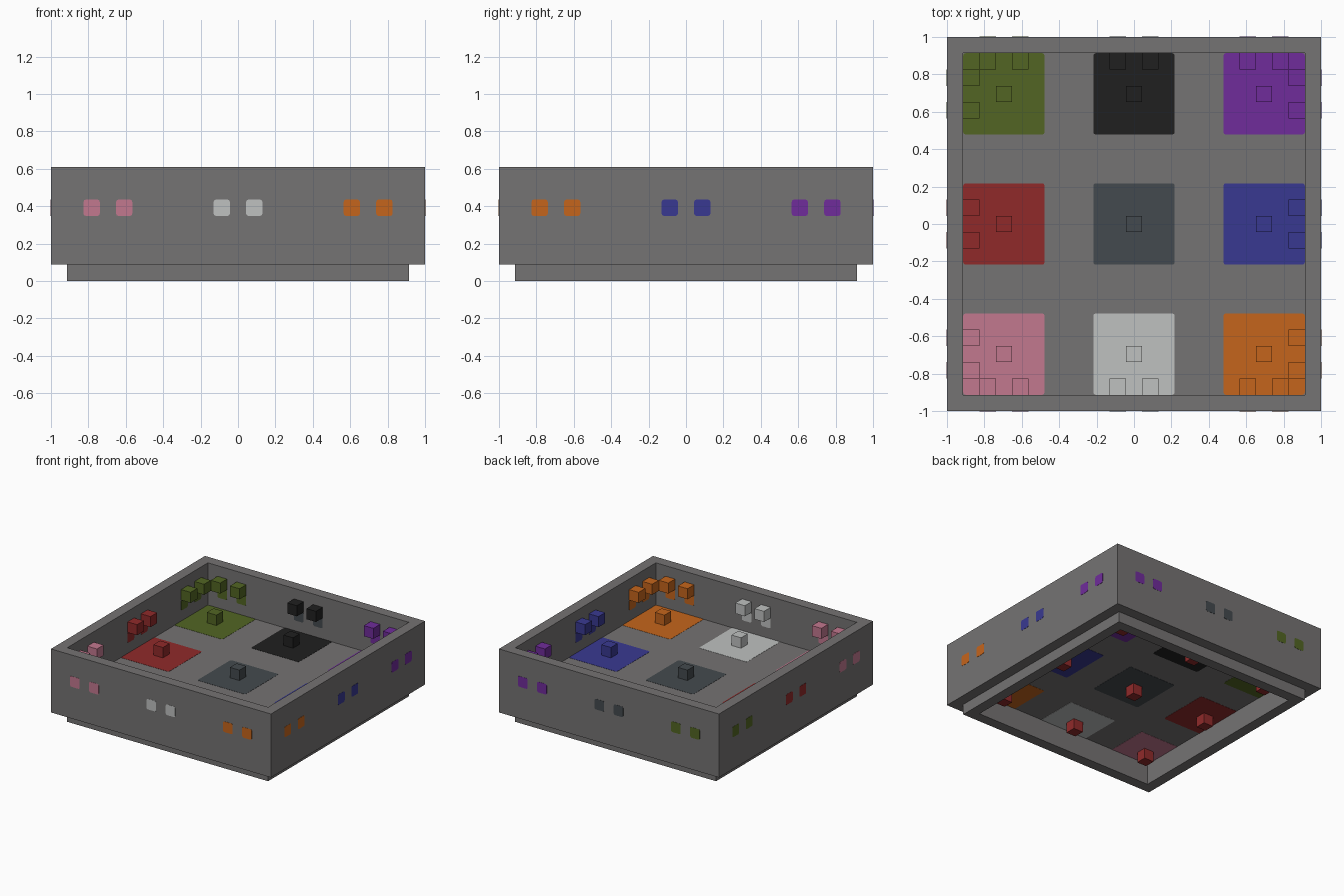
import bpy, bmesh
from mathutils import Vector

if "Cube" in bpy.data.objects:
    bpy.data.objects.remove(bpy.data.objects["Cube"], do_unlink=True)

U = 2 / 23          # one block of the building grid
SKIN = 0.0015       # how far painted plates stand proud


def make_material(name, hex_code):
    def linear(c):
        return c / 12.92 if c <= 0.04045 else ((c + 0.055) / 1.055) ** 2.4
    rgb = [linear(int(hex_code[i:i + 2], 16) / 255) for i in (0, 2, 4)]
    mat = bpy.data.materials.new(name)
    mat.use_nodes = True
    mat.diffuse_color = (*rgb, 1)
    mat.node_tree.nodes["Principled BSDF"].inputs["Base Color"].default_value = (*rgb, 1)
    return mat


MATS = {name: make_material(name, code) for name, code in {
    "stone": "757373", "olive": "526523", "black": "202020",
    "purple": "702c9b", "red": "902a2a", "slate": "444a4e",
    "blue": "393991", "pink": "c2788f", "white": "bfc1c0",
    "orange": "c5651c"}.items()}


def finish(bm, name, colour):
    bmesh.ops.recalc_face_normals(bm, faces=bm.faces)
    mesh = bpy.data.meshes.new(name)
    bm.to_mesh(mesh)
    bm.free()
    mesh.materials.append(MATS[colour])
    obj = bpy.data.objects.new(name, mesh)
    bpy.context.collection.objects.link(obj)
    return obj


def box(name, colour, centre, size, round_axis=None, radius=0.0):
    """Box, optionally with the corners around one axis softened."""
    bm = bmesh.new()
    bmesh.ops.create_cube(bm, size=1)
    bmesh.ops.scale(bm, vec=size, verts=bm.verts)
    if round_axis is not None:
        def along(e):
            d = e.verts[0].co - e.verts[1].co
            return abs(d[round_axis]) > 0.99 * d.length
        bmesh.ops.bevel(bm, geom=[e for e in bm.edges if along(e)],
                        offset=radius, segments=2, profile=0.5, affect='EDGES')
    bmesh.ops.translate(bm, vec=centre, verts=bm.verts)
    return finish(bm, name, colour)


def cube(name, colour, x, y, layer):
    # positions in blocks, layer counted from the ground
    return box(name, colour, (x * U, y * U, (layer + 0.5) * U), (U, U, U))


# Tray: square rings from the underside of the floor, round the rim, to its top
profile = [(9.5, 2), (9.5, 0), (10.5, 0), (10.5, 1), (11.5, 1),
           (11.5, 7), (10.5, 7), (10.5, 3)]
bm = bmesh.new()
rings = [[bm.verts.new((sx * h * U, sy * h * U, z * U))
          for sx, sy in ((-1, -1), (1, -1), (1, 1), (-1, 1))] for h, z in profile]
for a, b in zip(rings, rings[1:]):
    for i in range(4):
        j = (i + 1) % 4
        bm.faces.new((a[i], a[j], b[j], b[i]))
bm.faces.new(rings[0])
bm.faces.new(rings[-1])
finish(bm, "tray", "stone")

# Floor pads, three by three, with a block above and a red block below each
pads = [("pink", "white", "orange"),
        ("red", "slate", "blue"),
        ("olive", "black", "purple")]
for row, names in enumerate(pads):
    for col, colour in enumerate(names):
        x, y = (col - 1) * 8, (row - 1) * 8
        for side, z in (("upper", 3 * U), ("under", 2 * U)):
            box(f"{side}_pad_{colour}", colour, (x * U, y * U, z),
                (5 * U, 5 * U, 2 * SKIN), 2, 0.012)
        cube(f"floor_block_{colour}", colour, x, y, 3)
        cube(f"hanging_block_{colour}", "red", x, y, 1)


# Wall marks in pairs, painted on both wall faces, with a block above each inside
def wall_pair(colour, mark_colour, axis, sign, spots):
    for s in spots:
        for side, depth in (("outer", 11.5), ("inner", 10.5)):
            centre = Vector((0, 0, 4.5 * U))
            centre[axis], centre[1 - axis] = sign * depth * U, s * U
            size = [U, U, U]
            size[axis] = 2 * SKIN
            box(f"{side}_mark_{mark_colour}", mark_colour, centre, size, axis, 0.012)
        pos = [s, s]
        pos[axis] = sign * 10
        cube(f"wall_block_{colour}", colour, *pos, 5)


for row, names in enumerate(pads):
    for col, colour in enumerate(names):
        signs = (col - 1, row - 1)
        mark = "slate" if colour == "black" else colour
        for axis in (0, 1):
            if signs[axis]:
                along = signs[1 - axis]
                spots = (along * 7, along * 9) if along else (-1, 1)
                wall_pair(colour, mark, axis, signs[axis], spots)
